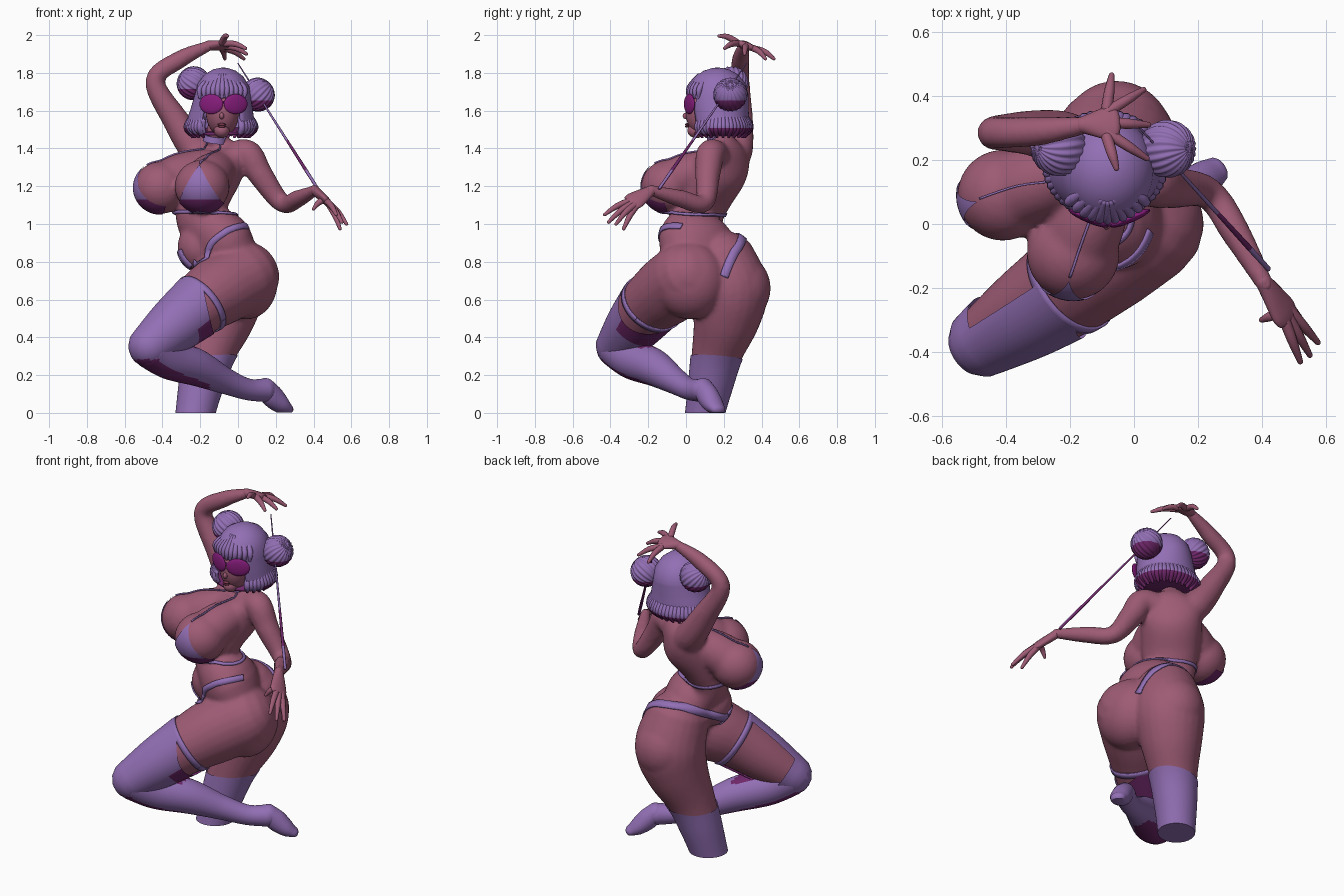
import bpy, bmesh, math
from mathutils import Vector, Matrix
from mathutils.bvhtree import BVHTree

if "Cube" in bpy.data.objects:
    bpy.data.objects.remove(bpy.data.objects["Cube"])


def material(name, col):
    m = bpy.data.materials.new(name)
    m.diffuse_color = (*col, 1)
    m.use_nodes = True
    m.node_tree.nodes["Principled BSDF"].inputs["Base Color"].default_value = m.diffuse_color
    return m


SKIN = material("rose skin", (0.34, 0.105, 0.175))
LILAC = material("lilac", (0.29, 0.16, 0.46))
PLUM = material("dark plum", (0.155, 0.02, 0.14))
LENS = material("magenta lens", (0.24, 0.012, 0.20))
LIP = material("dark rose", (0.20, 0.04, 0.08))


def make(name, bm, *mats):
    me = bpy.data.meshes.new(name)
    bm.to_mesh(me)
    bm.free()
    for m in mats:
        me.materials.append(m)
    ob = bpy.data.objects.new(name, me)
    bpy.context.collection.objects.link(ob)
    return select(ob)


def select(ob):
    bpy.ops.object.select_all(action='DESELECT')
    ob.select_set(True)
    bpy.context.view_layer.objects.active = ob
    return ob


def smooth(ob, angle=45):
    select(ob)
    bpy.ops.object.shade_smooth_by_angle(angle=math.radians(angle))
    return ob


def spline(pts, n=6):
    P = [pts[0]] + list(pts) + [pts[-1]]
    out = []
    for i in range(1, len(P) - 2):
        for k in range(n):
            t = k / n
            out.append([0.5 * (2*b + (c-a)*t + (2*a-5*b+4*c-d)*t*t + (3*b-a-3*c+d)*t**3)
                        for a, b, c, d in zip(*P[i-1:i+3])])
    return out + [list(pts[-1])]


def loft(bm, pts, ref=(0, 0, 1), ref2=None, seg=24, ends=(1, 1), grow=0.0, n=6):
    """Smooth tube; each point is x, y, z, radius along ref[, other radius]."""
    pts = [tuple(p) if len(p) == 5 else (*p, p[3]) for p in pts]
    S = spline(pts, n)
    C = [Vector(s[:3]) for s in S]
    r0, r1 = Vector(ref), Vector(ref2 or ref)
    rings = []
    for i, s in enumerate(S):
        t = (C[min(i+1, len(C)-1)] - C[max(i-1, 0)]).normalized()
        u = r0.lerp(r1, i / (len(S)-1))
        u = (u - t * u.dot(t)).normalized()
        a, b = s[3] + grow, s[4] + grow
        row = [(C[i], u, t.cross(u), a, b)]
        for end, sign in ((0, -1), (1, 1)):
            if ends[end] and i == (0, len(S)-1)[end]:
                caps = [(C[i] + t*sign*min(a, b)*math.sin(q), u, t.cross(u), a*math.cos(q), b*math.cos(q))
                        for q in (0.4, 0.8, 1.15, 1.45)]
                row = caps[::-1] + row if sign < 0 else row + caps
        rings += row
    V = [[bm.verts.new(c + u*a*math.cos(2*math.pi*j/seg) + v*b*math.sin(2*math.pi*j/seg))
          for j in range(seg)] for c, u, v, a, b in rings]
    for A, B in zip(V, V[1:]):
        for j in range(seg):
            k = (j+1) % seg
            bm.faces.new((A[j], A[k], B[k], B[j]))
    bm.faces.new(V[0][::-1])
    bm.faces.new(V[-1])
    bm.normal_update()


def ball(bm, c, r, rot=0, seg=32):
    m = Matrix.Translation(c) @ Matrix.Rotation(rot, 4, 'Z') @ Matrix.Diagonal((*r, 1))
    bmesh.ops.create_uvsphere(bm, u_segments=seg, v_segments=seg // 2, radius=1, matrix=m)


def cut(bm, co, no, clear=True, fill=False):
    """Slice with a plane; clear the side its normal points to."""
    r = bmesh.ops.bisect_plane(bm, geom=bm.verts[:] + bm.edges[:] + bm.faces[:], plane_co=co,
                               plane_no=Vector(no).normalized(), clear_outer=clear)
    if fill:
        bmesh.ops.edgeloop_fill(bm, edges=[e for e in r['geom_cut'] if isinstance(e, bmesh.types.BMEdge)])
    bm.normal_update()


def tube(name, mats, pts, rule=None, **kw):
    bm = bmesh.new()
    loft(bm, pts, **kw)
    for f in bm.faces:
        f.material_index = int(bool(rule and rule(f)))
    return smooth(make(name, bm, *mats))


# limb profiles shared by the body and the stockings
STAND = [(-.24, .085, -.08, .097), (-.226, .1, 0, .1), (-.195, .13, .15, .115), (-.15, .165, .32, .136),
         (-.09, .215, .5, .178), (-.06, .235, .65, .2), (-.07, .2, .78, .185)]
THIGH = [(.03, 0, .72, .19), (-.1, -.1, .645, .185), (-.2, -.185, .575, .165),
         (-.34, -.28, .46, .14), (-.465, -.362, .355, .108)]
BREASTS = [((-.19, -.092, 1.198), .146, (-.15, -.97, -.1), (-.1, .1, 1.29), .58),
           ((-.41, .09, 1.192), .143, (-.96, -.25, -.1), (-.19, .17, 1.3), .5)]

# body: torso, bust, hips, thighs and arms fused into one surface
bm = bmesh.new()
loft(bm, [(-.05, .09, .72, .17, .13), (-.1, .06, .9, .215, .165), (-.2, .06, 1.02, .147, .114),
          (-.18, .1, 1.14, .16, .122), (-.13, .17, 1.28, .172, .14), (-.1, .2, 1.37, .168, .095),
          (-.11, .195, 1.425, .09, .065), (-.12, .17, 1.47, .052, .052), (-.105, .15, 1.55, .05, .05)],
     ref=(.5, -.87, 0), ref2=(.86, -.5, 0), seg=36)
ball(bm, (-.205, .045, .88), (.115, .12, .13))
loft(bm, STAND[2:], ref=(1, 0, 0), ends=(0, 1))
loft(bm, THIGH)
ball(bm, (.045, .02, .7), (.167, .198, .205))
ball(bm, (-.055, .252, .66), (.182, .197, .195))
for c, r, ax, root, slope in BREASTS:
    ball(bm, c, (r, r, r * .97))
    loft(bm, [(*root, .1), (*(Vector(root).lerp(Vector(c), .5) + Vector((0, 0, .01))), .118), (*c, .125)])
loft(bm, [(-.03, .17, 1.36, .07), (.05, .13, 1.37, .076), (.12, .115, 1.26, .066), (.235, .095, 1.11, .05),
          (.32, -.03, 1.135, .046), (.41, -.19, 1.18, .028)], ref=(0, 1, .3))
loft(bm, [(-.16, .24, 1.33, .085), (-.23, .27, 1.4, .085), (-.33, .285, 1.55, .07), (-.44, .285, 1.76, .051),
          (-.3, .29, 1.875, .046), (-.15, .31, 1.945, .028)], ref=(0, 1, 0))
body = make("body", bm, SKIN)
rm = body.modifiers.new("fuse", 'REMESH')
rm.mode, rm.voxel_size = 'VOXEL', .0125
sm = body.modifiers.new("soften", 'SMOOTH')
sm.factor, sm.iterations = .5, 6
for m in ("fuse", "soften"):
    bpy.ops.object.modifier_apply(modifier=m)
smooth(body, 80)
bm = bmesh.new()
bm.from_mesh(body.data)
TREE = BVHTree.FromBMesh(bm)
bm.free()

# hands: palm and five fingers each
HANDS = {"left_hand": ((.405, -.18, 1.18), (.465, -.27, 1.125), (.4, .5, -.5),
                       [(.52, -.43, 1.05), (.55, -.41, 1.01), (.575, -.37, 1.0), (.54, -.33, .975), (.4, -.3, 1.08)]),
         "right_hand": ((-.16, .31, 1.945), (-.085, .315, 1.945), (0, 1, -.35),
                        [(-.07, .465, 1.875), (.03, .42, 1.875), (.045, .31, 1.9), (.04, .205, 1.93), (-.055, .175, 1.995)])}
for name, (w, p, spread, tips) in HANDS.items():
    bm = bmesh.new()
    w, p, sd = Vector(w), Vector(p), Vector(spread).normalized()
    fwd = (p - w).normalized()
    loft(bm, [(*w, .027, .025), (*w.lerp(p, .5), .042, .024), (*p, .055, .021), (*(p + fwd*.025), .052, .018)],
         ref=spread, seg=16)
    for t in tips:
        t = Vector(t)
        base = p + sd * (t - p).dot(sd) * .3
        mid = base.lerp(t, .55) + Vector((0, 0, .012))
        loft(bm, [(*base, .018), (*mid, .016), (*t, .009)], ref=(.3, .2, 1), seg=10, n=4)
    smooth(make(name, bm, SKIN), 80)

# stocking on the standing leg
bm = bmesh.new()
loft(bm, STAND[:5], ref=(1, 0, 0), ends=(0, 0), grow=.005, seg=40)
cut(bm, (0, 0, .318), (-.08, .08, 1))
cut(bm, (0, 0, 0), (0, 0, -1), fill=True)
smooth(make("standing_stocking", bm, LILAC))

# stocking on the bent thigh: bare inner side, notched top, dark underside
bm = bmesh.new()
loft(bm, THIGH[2:], grow=.008, seg=64, n=12, ends=(0, 1))
start = Vector(THIGH[2][:3])
axis = (Vector(THIGH[4][:3]) - start).normalized()


def across(v):
    v = Vector(v)
    return (v - axis * v.dot(axis)).normalized()


inner, lace, under = across((-.5, .85, .15)), across((.55, -.6, -.4)), across((.5, 0, -.85))
cut(bm, start + lace*.06, lace*.8 - axis)
cut(bm, start + axis*.002, -axis)
PLANES = [(start + inner*.068, inner), (start + axis*.335, axis), (start + under*.085, under), (start + axis*.17, axis)]
for co, no in PLANES:
    cut(bm, co, no, clear=False)
bare = []
for f in bm.faces:
    side = [(f.calc_center_median() - co).dot(no) > 0 for co, no in PLANES]
    if side[0] and not side[1]:
        bare.append(f)
    f.material_index = int((side[2] and not side[3]) or (side[1] and f.normal.z < -.62))
bmesh.ops.delete(bm, geom=bare, context='FACES')
smooth(make("thigh_stocking", bm, LILAC, PLUM))

# shin and foot
bm = bmesh.new()
loft(bm, [(-.46, -.358, .345, .112), (-.36, -.28, .285, .108), (-.22, -.17, .24, .098), (-.07, -.06, .17, .07),
          (.05, .02, .125, .057), (.14, .085, .12, .062)], seg=64, n=10)
for f in bm.faces:
    c = f.calc_center_median()
    f.material_index = int((f.normal.z < -.5 - max(0, c.x + .45) and c.x < -.15)
                           or (f.normal.z > .8 and -.34 < c.x < -.22))
loft(bm, [(.145, .09, .135, .056, .05), (.18, .115, .09, .058, .06), (.225, .145, .045, .056, .048),
          (.258, .168, .02, .044, .03)], ref=(-.6, .8, 0))
cut(bm, (0, 0, .001), (0, 0, -1), fill=True)
smooth(make("shin_stocking_and_foot", bm, LILAC, PLUM))


def ribbon(name, pts, width, mat=LILAC):
    """Flat strap laid onto the body surface."""
    hits = [TREE.find_nearest(Vector(p))[:2] for p in spline(pts, 8)]
    P = [h[0] + h[1] * .004 for h in hits]
    bm = bmesh.new()
    row = []
    for i, p in enumerate(P):
        t = P[min(i+1, len(P)-1)] - P[max(i-1, 0)]
        s = t.cross(hits[i][1]).normalized() * width / 2
        edge = [TREE.find_nearest(q)[:2] for q in (p - s, p + s)]
        row.append([bm.verts.new(q) for q in (edge[0][0] + edge[0][1]*.004, p, edge[1][0] + edge[1][1]*.004)])
    for a, b in zip(row, row[1:]):
        for j in (0, 1):
            bm.faces.new((a[j], a[j+1], b[j+1], b[j]))
    ob = make(name, bm, mat)
    so = ob.modifiers.new("thickness", 'SOLIDIFY')
    so.thickness, so.offset = .008, 0
    return smooth(ob)


def around(c, axis, n=28):
    """Ring of points where rays from inside meet the body."""
    a = Vector(axis).normalized()
    u = a.orthogonal().normalized()
    v = a.cross(u)
    out = []
    for i in range(n + 1):
        d = u * math.cos(2*math.pi*i/n) + v * math.sin(2*math.pi*i/n)
        hit = TREE.ray_cast(Vector(c), d)[0]
        out.append(tuple(hit if hit else Vector(c) + d * .16))
    return out


# bikini: straps, band, briefs and garter
ribbon("under_bust_band", around((-.19, .08, 1.055), (.05, .05, 1)), .018)
ribbon("left_neck_strap", [(-.2, -.16, 1.31), (-.15, -.02, 1.36), (-.1, .1, 1.41), (-.08, .16, 1.46)], .008)
ribbon("right_neck_strap", [(-.48, .08, 1.31), (-.36, .12, 1.36), (-.2, .14, 1.4), (-.16, .15, 1.46)], .006)
ribbon("left_hip_strap", [(-.24, -.06, .79), (-.19, -.12, .83), (-.14, -.13, .9), (-.06, -.11, .955),
                          (.01, -.07, .98), (.04, -.02, .98)], .034)
ribbon("right_hip_strap", [(-.3, 0, .8), (-.27, .12, .86), (-.15, .26, .92), (.0, .28, .89), (.08, .25, .84),
                           (.13, .2, .72)], .048)
ribbon("briefs_front", [(-.31, .01, .86), (-.29, 0, .8), (-.26, 0, .75)], .08)
ribbon("stocking_garter", around(start, axis), .034)
for (c, r, ax, root, slope), name in zip(BREASTS, ("left_cup", "right_cup")):
    bm = bmesh.new()
    c, ax, up = Vector(c), Vector(ax).normalized(), Vector((0, 0, 1))
    ball(bm, c, (r*1.025, r*1.025, r*1.0), seg=48)
    side = ax.cross(up).normalized()
    for no in (side + up*slope, -side + up*slope):
        cut(bm, c + up*.118, no)
    cut(bm, c + ax*.01, -ax)
    cut(bm, (0, 0, 1.13), up, clear=False)
    for f in bm.faces:
        f.material_index = int(f.calc_center_median().z < 1.13)
    smooth(make(name, bm, LILAC, PLUM))

# head: face, nose, lips, choker
bm = bmesh.new()
ball(bm, (-.082, .098, 1.59), (.088, .1, .125))
ball(bm, (-.086, .055, 1.495), (.042, .048, .04))
ball(bm, (-.086, .002, 1.572), (.013, .02, .018), seg=16)
smooth(make("face", bm, SKIN), 80)
bm = bmesh.new()
for z in (1.527, 1.517):
    ball(bm, (-.086, .006, z), (.022, .011, .007), seg=16)
smooth(make("lips", bm, LIP), 80)
tube("choker", [LILAC], [(-.124, .174, 1.435, .064), (-.12, .168, 1.468, .058)], ref=(1, 0, 0), ends=(0, 0))

# sunglasses
bm = bmesh.new()
for x, rot in ((-.142, -.4), (-.012, .4)):
    ball(bm, (x, .018, 1.635), (.068, .014, .053), rot, 24)
loft(bm, [(-.11, .0, 1.645, .007), (-.05, .0, 1.645, .007)], seg=8)
smooth(make("sunglasses", bm, LENS))

# bob hair with face opening, curled hem, fringe and two buns
bm = bmesh.new()
loft(bm, [(-.09, .185, 1.485, .165, .145), (-.09, .18, 1.53, .18, .155), (-.085, .172, 1.6, .166, .16),
          (-.08, .167, 1.68, .148, .163)], ref=(1, 0, 0), seg=48, ends=(0, 1))
gap = [f for f in bm.faces if f.calc_center_median().z < 1.67 and f.calc_center_median().y < .12
       and abs(f.calc_center_median().x + .083) < .102]
bmesh.ops.delete(bm, geom=gap, context='FACES')
for f in bm.faces:
    f.material_index = int(f.normal.z < -.8)
hair = make("bob_hair", bm, LILAC, PLUM)
hair.modifiers.new("thickness", 'SOLIDIFY').thickness = .015
smooth(hair)
bm = bmesh.new()
for i in range(41):
    a = math.radians(-52 + 284 * i / 40)
    x, y = -.09 + .163*math.cos(a), .185 + .138*math.sin(a)
    out = Vector((math.cos(a), math.sin(a), 0))
    loft(bm, [(x, y, 1.56, .014), (x + out.x*.016, y + out.y*.016, 1.51, .02),
              (x - out.x*.012, y - out.y*.012, 1.462 + .01*(i % 2), .008)], ref=out, seg=8, n=4)
for f in bm.faces:
    c = f.calc_center_median()
    f.material_index = int(c.z < (1.503 if c.y > .12 else 1.478))
smooth(make("curled_hem", bm, LILAC, PLUM))
bm = bmesh.new()
for i in range(11):
    k = (i - 5) / 5
    x, y = -.083 + .115*k, .016 + .055*k*k
    loft(bm, [(-.083 + .05*k, y + .05, 1.785, .012), (x, y + .002, 1.72, .017), (x*1.02, y - .004, 1.67, .008)],
         ref=(1, 0, 0), seg=10, n=4)
smooth(make("fringe", bm, LILAC))
for name, c, tilt in (("left_bun", (.105, .235, 1.685), .9), ("right_bun", (-.235, .24, 1.745), -.9)):
    bm = bmesh.new()
    bmesh.ops.create_uvsphere(bm, u_segments=128, v_segments=28, radius=.088)
    for v in bm.verts:
        ring = math.hypot(v.co.x, v.co.y) / .09
        v.co *= 1 + .035 * ring * math.sin(20 * math.atan2(v.co.y, v.co.x) + v.co.z * 25)
    bm.transform(Matrix.Translation(c) @ Matrix.Rotation(tilt, 4, 'Y'))
    cut(bm, (0, 0, c[2] - .03), (0, 0, 1), clear=False)
    for f in bm.faces:
        f.material_index = int(f.calc_center_median().z < c[2] - .03)
    smooth(make(name, bm, LILAC, PLUM), 60)

# thin cord drawn between the hands
A, B = Vector((0, .32, 1.85)), Vector((.42, -.14, 1.19))
for name, mats, s, e, r0, r1 in (("cord_upper", (LILAC, PLUM), 0, .62, .003, .007),
                                 ("cord_middle", (PLUM, PLUM), .62, .86, .007, .009),
                                 ("cord_lower", (LILAC, PLUM), .86, 1, .009, .008)):
    tube(name, mats, [(*A.lerp(B, s), r0), (*A.lerp(B, e), r1)], rule=lambda f: f.normal.z < 0, seg=8, n=2)
